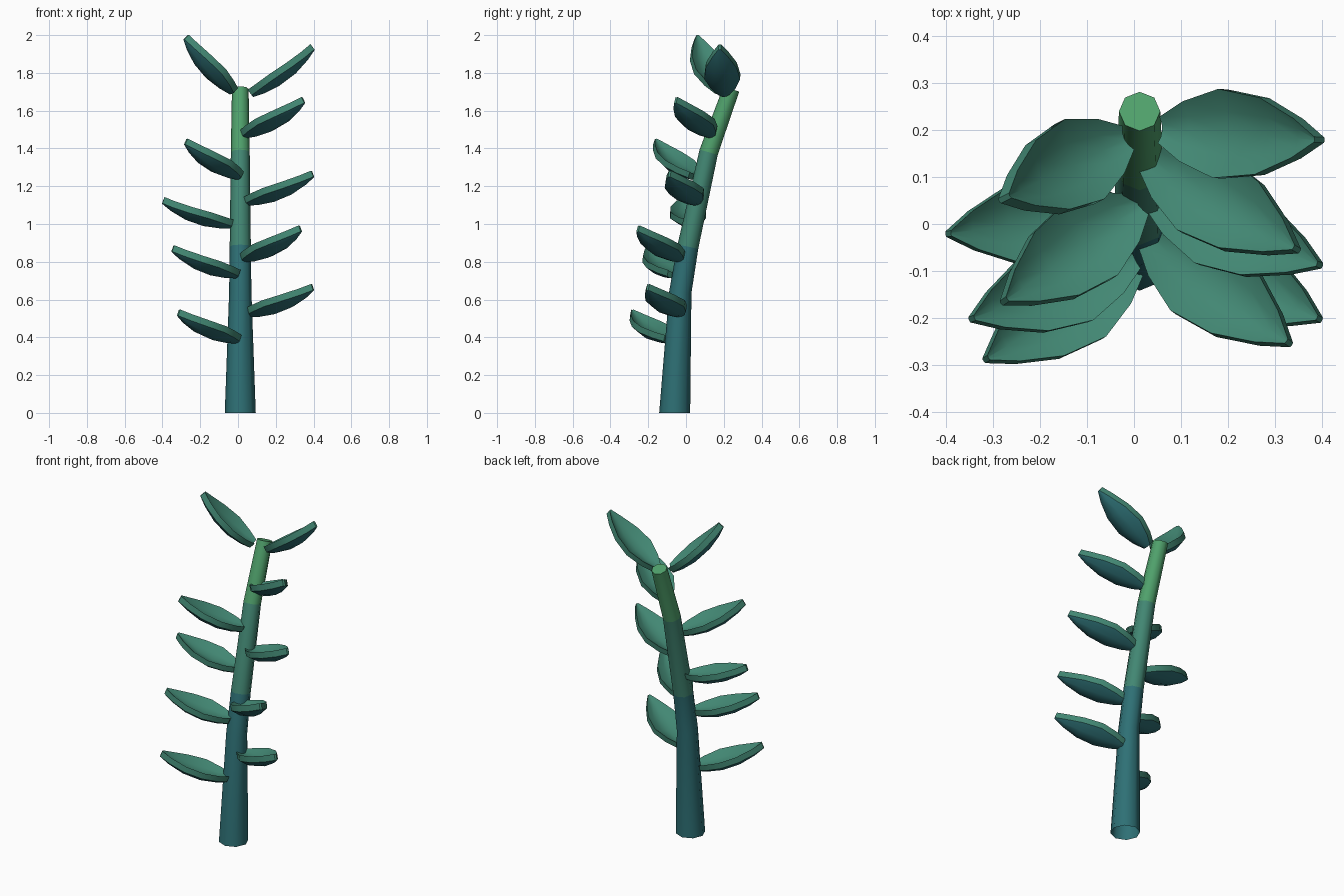
import bpy, bmesh, math
from mathutils import Vector

if "Cube" in bpy.data.objects:
    bpy.data.objects.remove(bpy.data.objects["Cube"])


def material(name, rgb):
    m = bpy.data.materials.new(name)
    lin = [(c / 255 / 12.92) if c < 10 else ((c / 255 + 0.055) / 1.055) ** 2.4 for c in rgb]
    m.diffuse_color = (*lin, 1)
    m.use_nodes = True
    m.node_tree.nodes["Principled BSDF"].inputs["Base Color"].default_value = m.diffuse_color
    return m


TEAL = material("deep_teal", (46, 112, 117))
LEAF = material("leaf_green", (66, 135, 115))
LIGHT = material("light_green", (80, 162, 108))


def finish(bm, name, mats, angle):
    bmesh.ops.recalc_face_normals(bm, faces=bm.faces)
    me = bpy.data.meshes.new(name)
    bm.to_mesh(me)
    bm.free()
    for m in mats:
        me.materials.append(m)
    ob = bpy.data.objects.new(name, me)
    bpy.context.collection.objects.link(ob)
    bpy.ops.object.select_all(action='DESELECT')
    ob.select_set(True)
    bpy.context.view_layer.objects.active = ob
    bpy.ops.object.shade_smooth_by_angle(angle=math.radians(angle))
    return ob


# Stem: eight-sided leaning tube, open at the bottom (z, y, radius, tilt)
bm = bmesh.new()
rings = []
for z, y, r, tilt in [(0, -.06, .082, 0), (.64, -.03, .059, .1), (.88, .01, .056, .2),
                      (1.38, .12, .05, .28), (1.715, .24, .044, .33)]:
    ring = []
    for k in range(8):
        a = k * math.pi / 4
        s = r * math.sin(a)
        ring.append(bm.verts.new((.012 + r * math.cos(a), y + s * math.cos(tilt),
                                  z - s * math.sin(tilt))))
    rings.append(ring)
for i, slot in enumerate((0, 0, 1, 2)):
    for k in range(8):
        j = (k + 1) % 8
        f = bm.faces.new((rings[i][k], rings[i][j], rings[i + 1][j], rings[i + 1][k]))
        f.material_index = slot
bm.faces.new(rings[-1]).material_index = 2
finish(bm, "stem", [TEAL, LEAF, LIGHT], 50)

# Leaf outline: position along the leaf, half width
OUTLINE = [(0, .028), (.14, .064), (.36, .095), (.62, .082), (.85, .042), (1, .006)]
ACROSS = [-1, -.5, 0, .5, 1]
THICK = .035


def leaf(name, base, tip):
    """Cupped leaf plate, curving upward from base to tip."""
    base, tip = Vector(base), Vector(tip)
    d = tip - base
    side = d.cross(Vector((0, 0, 1))).normalized()
    up = side.cross(d).normalized()
    bm = bmesh.new()
    top, low = [], []
    for t, w in OUTLINE:
        centre = base + d * t - up * (.16 * t * (1 - t))
        pts = [centre + side * (w * v) + up * (.45 * w * v * v) for v in ACROSS]
        top.append([bm.verts.new(p) for p in pts])
        low.append([bm.verts.new(p - up * THICK) for p in pts])
    n, m = len(OUTLINE) - 1, len(ACROSS) - 1
    for i in range(n):
        for j in range(m):
            bm.faces.new((top[i][j], top[i][j + 1], top[i + 1][j + 1], top[i + 1][j]))
            f = bm.faces.new((low[i][j], low[i + 1][j], low[i + 1][j + 1], low[i][j + 1]))
            f.material_index = 1  # underside
        for j in (0, m):
            bm.faces.new((top[i][j], top[i + 1][j], low[i + 1][j], low[i][j]))
    for i in (0, n):
        for j in range(m):
            bm.faces.new((top[i][j], top[i][j + 1], low[i][j + 1], low[i][j]))
    finish(bm, name, [LEAF, TEAL], 35)


# Leaves, bottom to top on each side
RIGHT = [((.05, -.03, .54), (.39, -.20, .68)), ((.03, -.03, .83), (.325, -.25, .99)),
         ((.04, .055, 1.13), (.39, -.085, 1.28)), ((.03, .135, 1.485), (.34, -.05, 1.67)),
         ((.06, .20, 1.70), (.385, .18, 1.95))]
LEFT = [((0, -.09, .40), (-.31, -.285, .545)), ((0, -.07, .745), (-.34, -.20, .885)),
        ((-.03, .03, 1.01), (-.39, -.02, 1.14)), ((.01, .04, 1.265), (-.27, -.16, 1.45)),
        ((-.02, .18, 1.71), (-.265, .06, 2.0))]
for label, group in (("right", RIGHT), ("left", LEFT)):
    for i, (b, t) in enumerate(group, 1):
        leaf(f"{label}_leaf_{i}", b, t)
